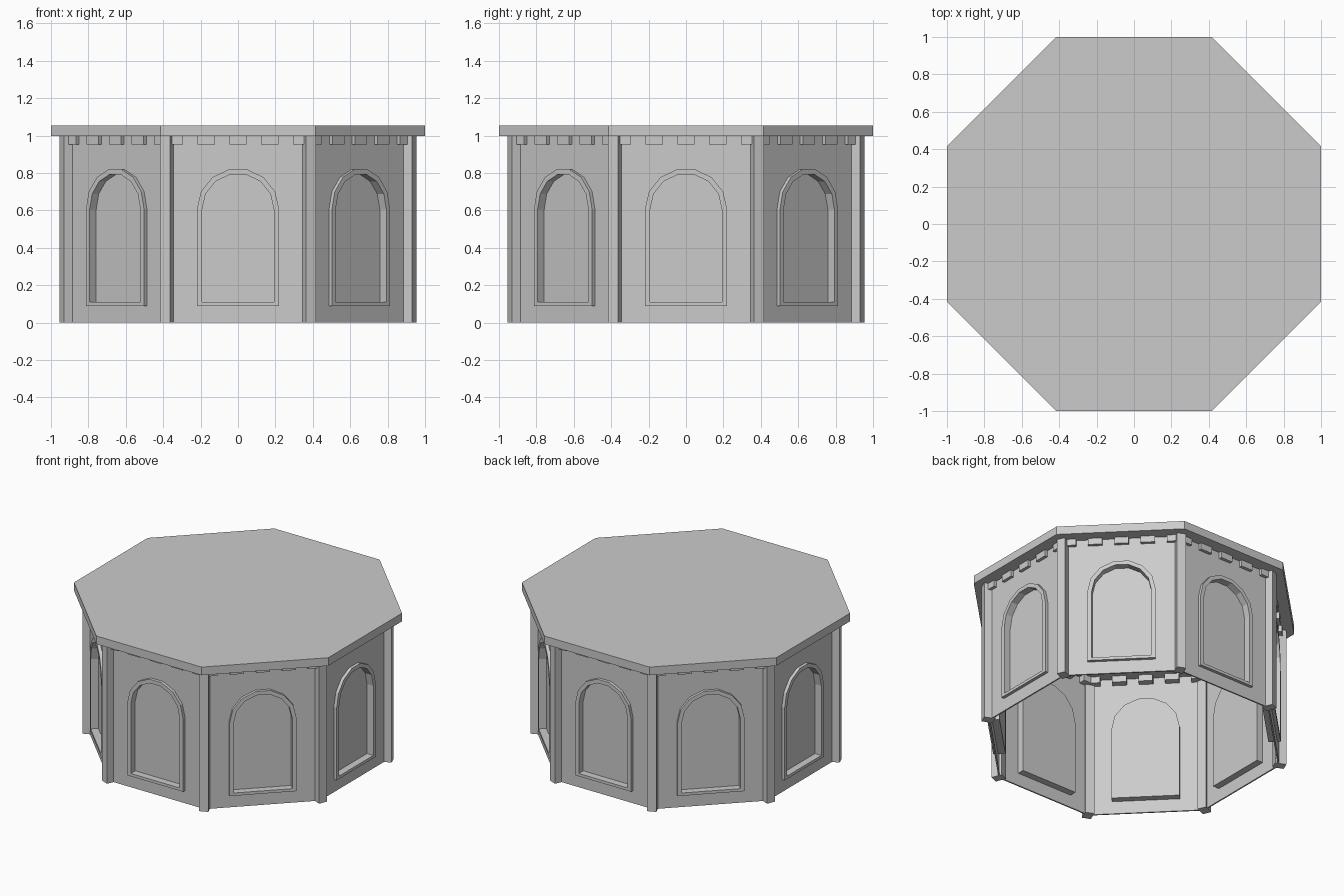
import bpy, bmesh
from math import pi, sin, cos, tan
from mathutils import Matrix, Vector

if "Cube" in bpy.data.objects:
    bpy.data.objects.remove(bpy.data.objects["Cube"])


def slab(name, loops, near, far, angle):
    """Upright panel: outlines (u, z), later loops are holes, thick from radius near to far."""
    bm = bmesh.new()
    edges = []
    for loop in loops:
        vs = [bm.verts.new((u, -near, z)) for u, z in loop]
        edges += [bm.edges.new((vs[i - 1], vs[i])) for i in range(len(vs))]
    bmesh.ops.triangle_fill(bm, edges=edges, use_beauty=True, use_dissolve=False, normal=(0, -1, 0))
    ext = bmesh.ops.extrude_face_region(bm, geom=bm.faces[:])
    moved = [g for g in ext["geom"] if isinstance(g, bmesh.types.BMVert)]
    bmesh.ops.translate(bm, verts=moved, vec=Vector((0, near - far, 0)))
    bmesh.ops.rotate(bm, verts=bm.verts[:], cent=(0, 0, 0), matrix=Matrix.Rotation(angle, 3, 'Z'))
    bmesh.ops.recalc_face_normals(bm, faces=bm.faces[:])
    mesh = bpy.data.meshes.new(name)
    bm.to_mesh(mesh)
    bm.free()
    ob = bpy.data.objects.new(name, mesh)
    bpy.context.collection.objects.link(ob)
    return ob


def rect(u0, u1, z0, z1):
    return [(u0, z0), (u1, z0), (u1, z1), (u0, z1)]


def arch(half, bottom, spring, segments=7):
    """Round-headed window outline."""
    head = [(half * cos(pi * i / segments), spring + half * sin(pi * i / segments))
            for i in range(segments + 1)]
    return [(-half, bottom), (half, bottom)] + head


WALL = 0.908
TOP = 1.0
half_wall = WALL * tan(pi / 8)
outer = arch(0.22, 0.09, 0.605)
inner = arch(0.192, 0.11, 0.605)

for k in range(8):
    a = k * pi / 4
    # wall with window opening
    slab(f"wall_{k}", [rect(-half_wall, half_wall, 0, TOP), outer], WALL - 0.01, WALL, a)
    # raised arched frame and recessed panel
    slab(f"window_frame_{k}", [outer, inner], 0.88, 0.93, a)
    slab(f"window_panel_{k}", [outer], 0.85, 0.88, a)
    # corner post
    slab(f"corner_post_{k}", [rect(-0.03, 0.03, 0, TOP)], 0.945, 1.02, a + pi / 8)
    # blocks under the eaves
    for i in range(-2, 3):
        c = i * 0.17
        slab(f"eave_block_{k}_{i + 2}", [rect(c - 0.046, c + 0.046, 0.952, TOP)], 0.85, 0.93, a)

# octagonal roof slab
bpy.ops.mesh.primitive_cylinder_add(vertices=8, radius=1 / cos(pi / 8), depth=0.058,
                                    location=(0, 0, TOP - 0.003 + 0.029), rotation=(0, 0, pi / 8))
bpy.context.object.name = "roof_slab"
